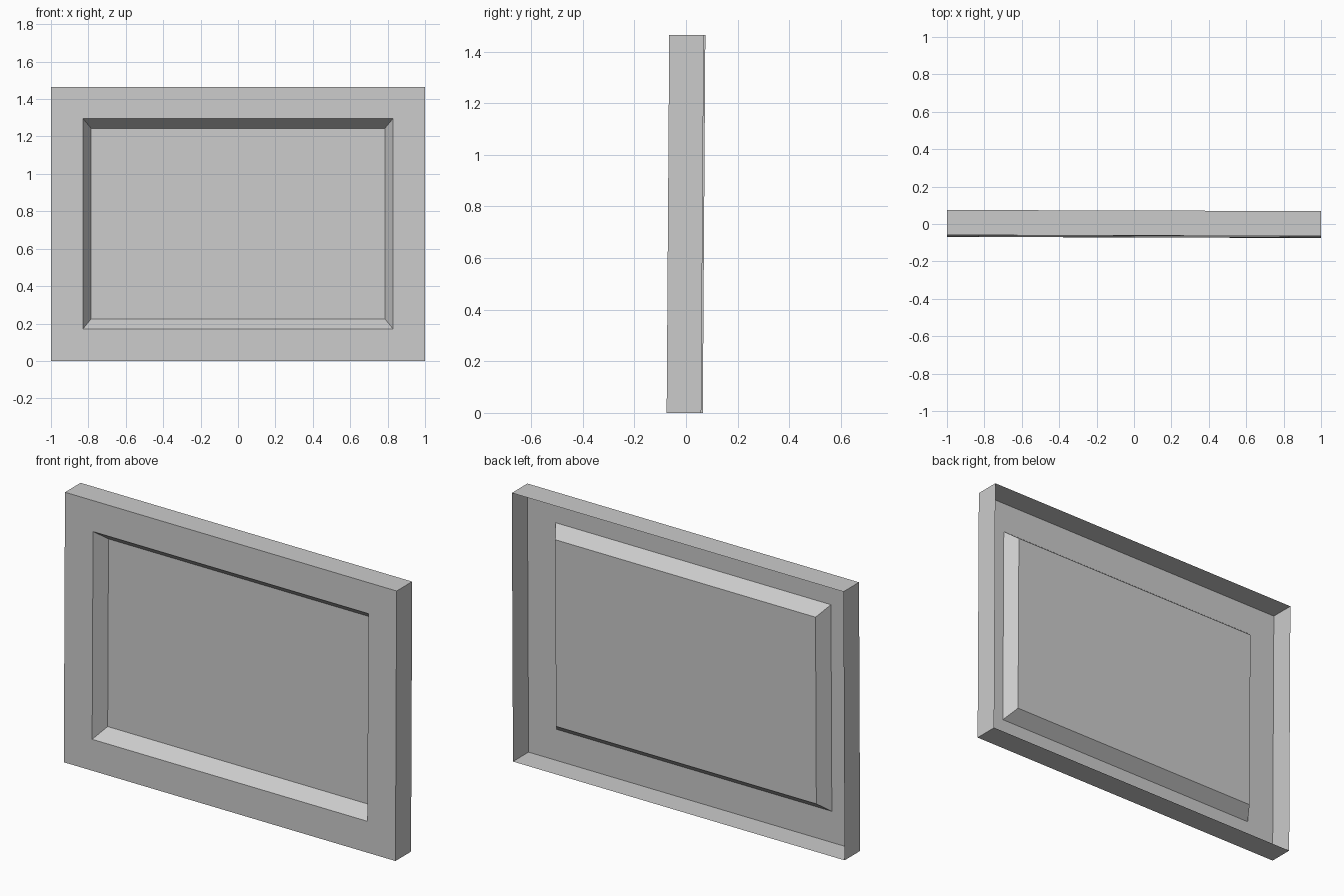
import bpy
import bmesh

cube = bpy.data.objects.get("Cube")
if cube:
    bpy.data.objects.remove(cube, do_unlink=True)

HEIGHT = 1.465
MID = HEIGHT / 2
HALF_DEPTH = 0.067

# Material
grey = bpy.data.materials.new("plain grey")
grey.use_nodes = True
colour = (0.6, 0.6, 0.6, 1)
grey.diffuse_color = colour
grey.node_tree.nodes["Principled BSDF"].inputs["Base Color"].default_value = colour


def lean(x, y, z):
    """Give the frame its very slight backward lean and turn."""
    return (x, y + 0.0068 * (z - MID) - 0.003 * x, z)


def rectangle(bm, half_width, bottom, top, y):
    corners = ((-half_width, bottom), (half_width, bottom),
               (half_width, top), (-half_width, top))
    return [bm.verts.new(lean(x, y, z)) for x, z in corners]


# Open-backed shell: outer walls, front border, sloped recess and sunken panel
bm = bmesh.new()
loops = [
    rectangle(bm, 1.0, 0, HEIGHT, HALF_DEPTH),
    rectangle(bm, 1.0, 0, HEIGHT, -HALF_DEPTH),
    rectangle(bm, 0.83, 0.17, 1.297, -HALF_DEPTH),
    rectangle(bm, 0.785, 0.225, 1.243, 0.002),
]
for outer, inner in zip(loops, loops[1:]):
    for i in range(4):
        j = (i + 1) % 4
        bm.faces.new((outer[i], outer[j], inner[j], inner[i]))
bm.faces.new(loops[-1])

mesh = bpy.data.meshes.new("panel_frame")
bm.to_mesh(mesh)
bm.free()
mesh.materials.append(grey)
frame = bpy.data.objects.new("panel_frame", mesh)
bpy.context.collection.objects.link(frame)
